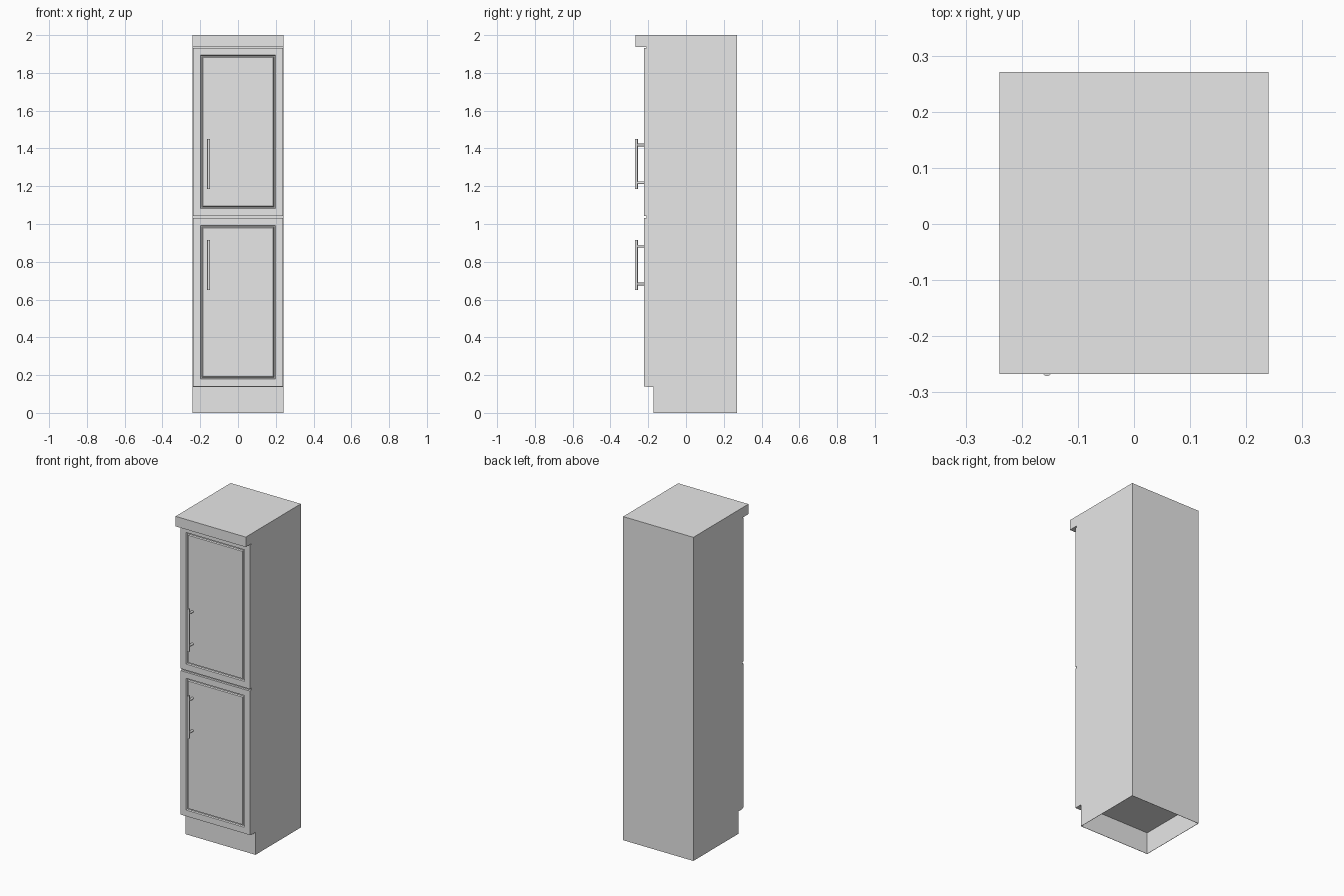
import bpy
import bmesh
from mathutils import Matrix, Vector

default_cube = bpy.data.objects.get("Cube")
if default_cube:
    bpy.data.objects.remove(default_cube, do_unlink=True)

# Single painted finish
grey = bpy.data.materials.new("light_grey_paint")
grey.use_nodes = True
COLOUR = (0.8, 0.8, 0.8, 1)
grey.diffuse_color = COLOUR
grey.node_tree.nodes["Principled BSDF"].inputs["Base Color"].default_value = COLOUR

HALF_W = 0.24
BACK = 0.271
CARCASS_FRONT = -0.209
DOOR_FRONT = -0.223
PLINTH_TOP = 0.138


def finish(bm, name):
    mesh = bpy.data.meshes.new(name)
    bm.to_mesh(mesh)
    bm.free()
    mesh.materials.append(grey)
    obj = bpy.data.objects.new(name, mesh)
    bpy.context.collection.objects.link(obj)
    return obj


def facing(bm, direction):
    """The largest face pointing along a direction."""
    d = Vector(direction)
    faces = [f for f in bm.faces if f.normal.dot(d) > 0.99]
    return max(faces, key=lambda f: f.calc_area())


def inset(bm, face, thickness, depth=0.0):
    bmesh.ops.inset_region(bm, faces=[face], thickness=thickness, depth=depth,
                           use_even_offset=True)
    bm.normal_update()


def carcass():
    # Side profile with recessed plinth and overhanging top, swept across the width
    profile = [(BACK, 0), (-0.172, 0), (-0.172, PLINTH_TOP),
               (CARCASS_FRONT, PLINTH_TOP), (CARCASS_FRONT, 1.938),
               (-0.267, 1.938), (-0.267, 2), (BACK, 2)]
    bm = bmesh.new()
    side = bm.faces.new([bm.verts.new((-HALF_W, y, z)) for y, z in profile])
    swept = bmesh.ops.extrude_face_region(bm, geom=[side], use_keep_orig=True)
    verts = [v for v in swept["geom"] if isinstance(v, bmesh.types.BMVert)]
    bmesh.ops.translate(bm, verts=verts, vec=(2 * HALF_W, 0, 0))
    bmesh.ops.recalc_face_normals(bm, faces=bm.faces[:])
    bm.normal_update()
    # Hollow out the plinth from below
    base = facing(bm, (0, 0, -1))
    inset(bm, base, 0.002)
    for v in bmesh.ops.extrude_discrete_faces(bm, faces=[base])["faces"][0].verts:
        v.co.z = PLINTH_TOP - 0.004
    finish(bm, "cabinet_carcass")


def door(name, z0, z1):
    bm = bmesh.new()
    y0, y1 = DOOR_FRONT, CARCASS_FRONT + 0.004
    size = Matrix.Diagonal((0.474, y1 - y0, z1 - z0, 1))
    place = Matrix.Translation((0, (y0 + y1) / 2, (z0 + z1) / 2))
    bmesh.ops.create_cube(bm, size=1, matrix=place @ size)
    bm.normal_update()
    # Routed groove framing the centre panel
    front = facing(bm, (0, -1, 0))
    for thickness, depth in ((0.038, 0), (0.004, -0.007), (0.005, 0), (0.004, 0.007)):
        inset(bm, front, thickness, depth)
    finish(bm, name)


def rod(bm, radius, length, matrix):
    bmesh.ops.create_cone(bm, cap_ends=True, segments=16, radius1=radius,
                          radius2=radius, depth=length, matrix=matrix)


def handle(name, z):
    # Upright bar on two round posts
    x, y = -0.155, -0.263
    bm = bmesh.new()
    rod(bm, 0.008, 0.265, Matrix.Translation((x, y, z)))
    reach = DOOR_FRONT + 0.003 - y
    for dz in (-0.1, 0.1):
        rod(bm, 0.007, reach, Matrix.Translation((x, y + reach / 2, z + dz))
            @ Matrix.Rotation(1.5708, 4, "X"))
    obj = finish(bm, name)
    bpy.ops.object.select_all(action="DESELECT")
    obj.select_set(True)
    bpy.context.view_layer.objects.active = obj
    bpy.ops.object.shade_smooth_by_angle()


carcass()
door("lower_door", 0.141, 1.031)
door("upper_door", 1.043, 1.932)
handle("lower_handle", 0.782)
handle("upper_handle", 1.318)
